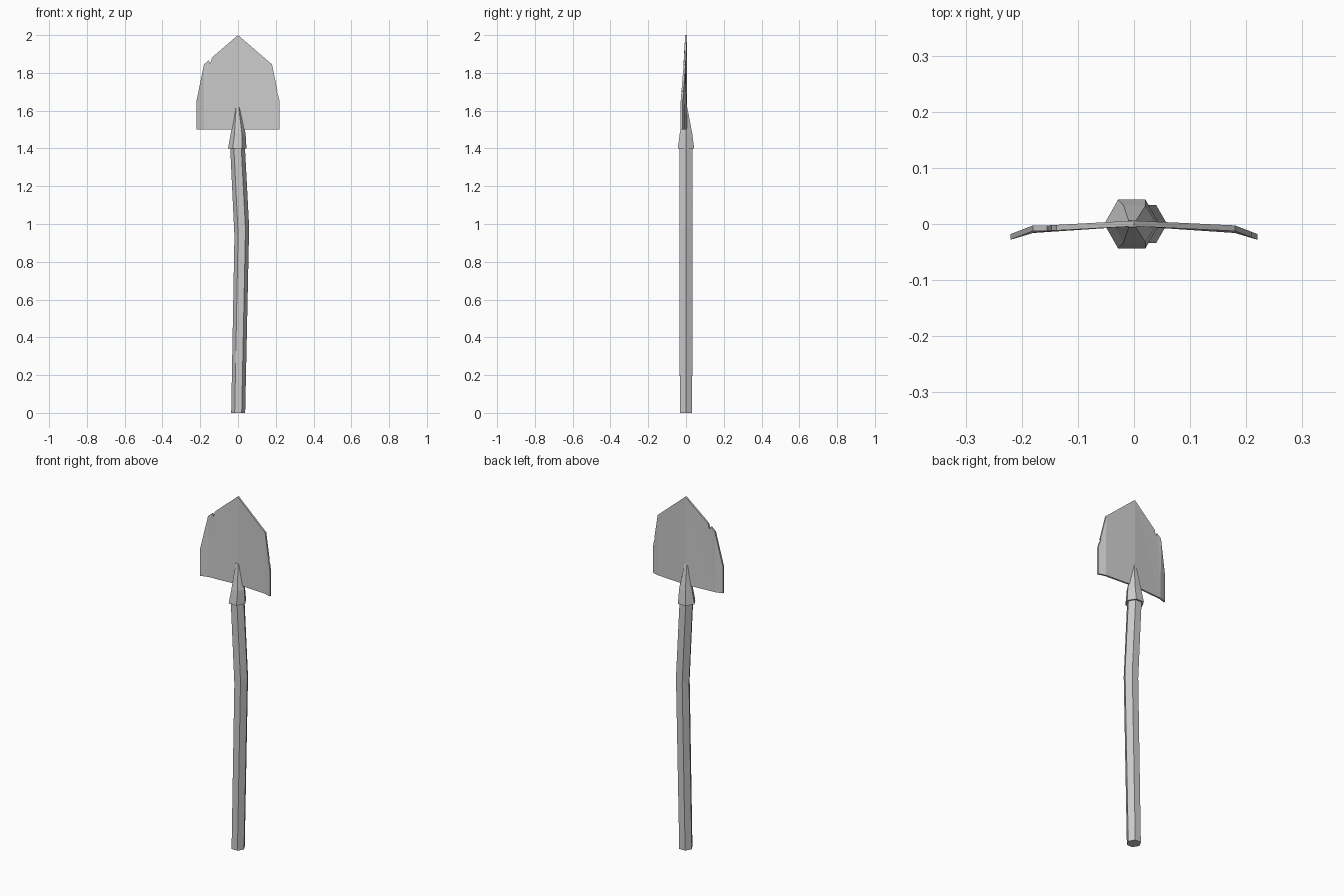
import bpy
import bmesh
import math
from mathutils import Matrix, Vector

cube = bpy.data.objects.get("Cube")
if cube:
    bpy.data.objects.remove(cube, do_unlink=True)

GREY = (0.6, 0.6, 0.6, 1.0)
mat = bpy.data.materials.new("plain grey")
mat.use_nodes = True
mat.diffuse_color = GREY
mat.node_tree.nodes["Principled BSDF"].inputs["Base Color"].default_value = GREY


def finish(bm, name):
    bmesh.ops.recalc_face_normals(bm, faces=bm.faces)
    mesh = bpy.data.meshes.new(name)
    bm.to_mesh(mesh)
    bm.free()
    mesh.materials.append(mat)
    obj = bpy.data.objects.new(name, mesh)
    bpy.context.collection.objects.link(obj)
    return obj


def hex_loft(name, sections):
    """Capped six-sided tube; each section is (centre x, z, radius x, radius y, lean)."""
    bm = bmesh.new()
    rings = []
    for cx, z, rx, ry, lean in sections:
        ring = []
        for i in range(6):
            a = math.radians(60 * i)
            dx = rx * math.cos(a)
            ring.append(bm.verts.new((cx + dx, ry * math.sin(a), z + lean * dx)))
        rings.append(ring)
    for low, high in zip(rings, rings[1:]):
        for i in range(6):
            j = (i + 1) % 6
            bm.faces.new((low[i], low[j], high[j], high[i]))
    bm.faces.new(rings[0][::-1])
    bm.faces.new(rings[-1])
    return finish(bm, name)


def chip(target, name, place, size, turn):
    """Cut a small nick with a hidden rotated box."""
    bm = bmesh.new()
    bmesh.ops.create_cube(bm, size=1)
    basis = (Matrix.Translation(place) @ Matrix.Rotation(math.radians(turn[2]), 4, 'Z')
             @ Matrix.Rotation(math.radians(turn[1]), 4, 'Y')
             @ Matrix.Rotation(math.radians(turn[0]), 4, 'X') @ Matrix.Diagonal((*size, 1)))
    bmesh.ops.transform(bm, matrix=basis, verts=bm.verts)
    cutter = finish(bm, name)
    cutter.hide_render = True
    cutter.hide_viewport = True
    cutter.display_type = 'WIRE'
    mod = target.modifiers.new(name, 'BOOLEAN')
    mod.operation = 'DIFFERENCE'
    mod.solver = 'EXACT'
    mod.object = cutter


# Bent wooden-style shaft
shaft = hex_loft("shaft", [
    (0.001, 0, 0.037, 0.038, 0),
    (0.02, 0.96, 0.039, 0.039, 0.6),
    (-0.003, 1.42, 0.039, 0.039, 0),
])
chip(shaft, "front_nick_cutter", (-0.012, -0.039, 0.31), (0.03, 0.012, 0.09), (0, 12, -30))
chip(shaft, "back_nick_cutter", (0.045, 0.033, 1.1), (0.02, 0.012, 0.08), (4, 8, -30))

# Tapered socket joining shaft and blade
hex_loft("socket", [
    (-0.004, 1.4, 0.049, 0.05, 0),
    (0.001, 1.48, 0.039, 0.038, 0),
    (-0.003, 1.62, 0.013, 0.007, 0),
])

# Curved blade: columns run from the middle ridge out to the edge,
# each with x, bottom (z, y) and upper points (z, y) on its front face
THICK = 0.01
bm = bmesh.new()


def blade_pair(x, y, z):
    return bm.verts.new((x, y, z)), bm.verts.new((x, y + THICK, z))


ridge = [blade_pair(0, -0.004, 1.5), blade_pair(0, -0.004, 2.0)]
panels = []
for side in (-1, 1):
    inner = blade_pair(side * 0.18, -0.016, 1.5)
    shoulder = blade_pair(side * 0.18, -0.0125, 1.845)
    outer = [blade_pair(side * 0.22, -0.028, z) for z in (1.5, 1.65)]
    # Broken nick in one slanted edge
    nick = []
    if side < 0:
        for x, z in ((-0.155, 1.867), (-0.147, 1.85), (-0.142, 1.864), (-0.138, 1.881)):
            nick.append(blade_pair(x, -0.004 + 0.055 * x, z))
    panels.append([ridge[0], inner, shoulder] + nick + [ridge[1]])
    panels.append([inner, outer[0], outer[1], shoulder])

for panel in panels:
    bm.faces.new([p[0] for p in panel])
    bm.faces.new([p[1] for p in panel])
# Close the rim around the outline
pairs = {}
for panel in panels:
    for a, b in zip(panel, panel[1:] + panel[:1]):
        key = frozenset((a, b))
        pairs[key] = pairs.get(key, 0) + 1
for key, uses in pairs.items():
    if uses == 1:
        a, b = tuple(key)
        bm.faces.new((a[0], b[0], b[1], a[1]))
bmesh.ops.triangulate(bm, faces=[f for f in bm.faces if len(f.verts) > 4])
blade = finish(bm, "blade")
chip(blade, "edge_nick_cutter", (0.216, -0.02, 1.69), (0.012, 0.06, 0.03), (0, -20, 0))
